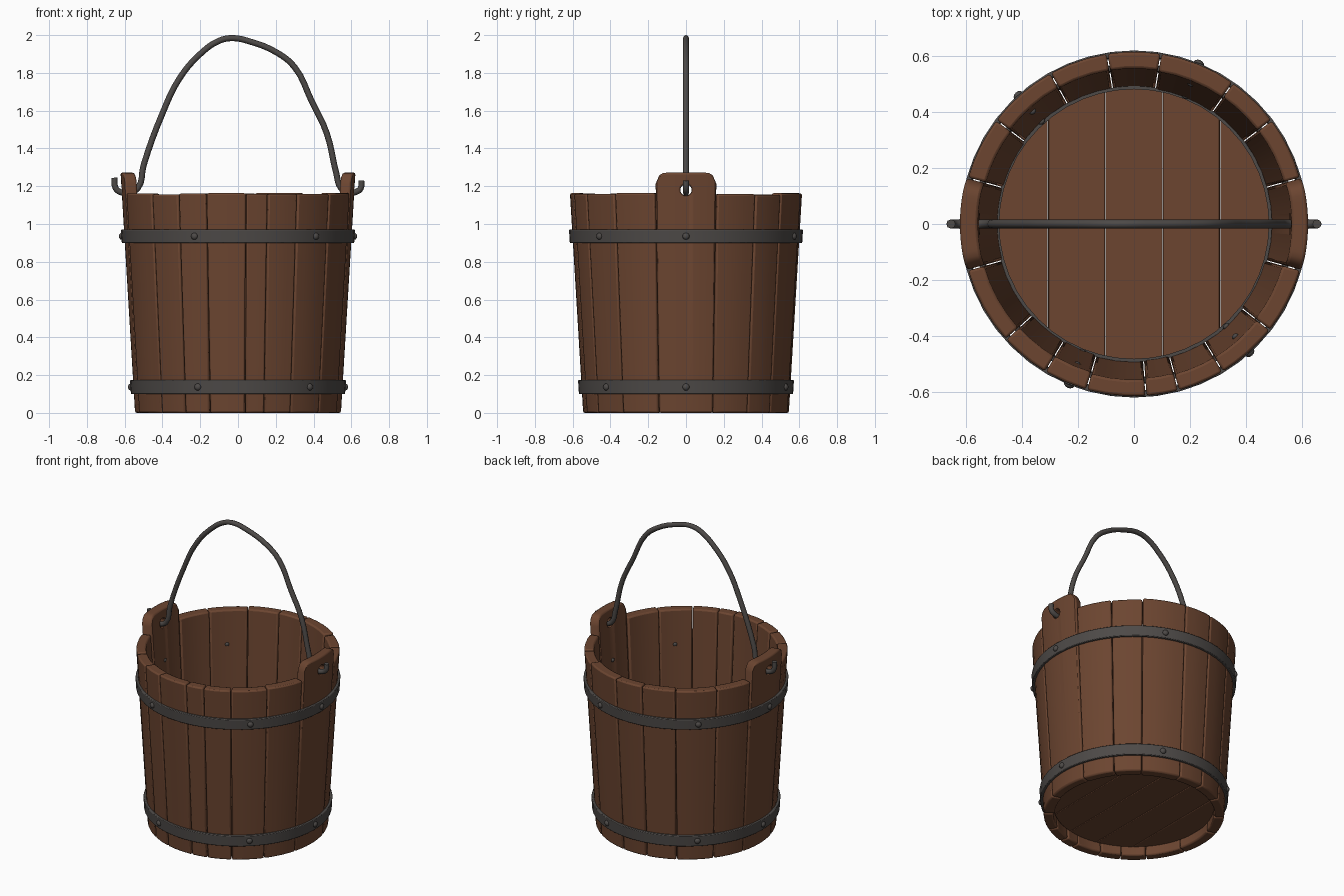
import bpy, bmesh, math, random
from mathutils import Matrix, Vector

random.seed(4)
if "Cube" in bpy.data.objects:
    bpy.data.objects.remove(bpy.data.objects["Cube"])

RIM, EAR_TOP, WALL = 1.16, 1.272, 0.062


def material(name, rgb):
    m = bpy.data.materials.new(name)
    m.use_nodes = True
    m.diffuse_color = (*rgb, 1)
    m.node_tree.nodes["Principled BSDF"].inputs["Base Color"].default_value = (*rgb, 1)
    return m


wood = material("brown wood", (0.15, 0.06, 0.03))
iron = material("dark iron", (0.075, 0.068, 0.064))


def outer(z):
    """Radius of the tapered outside wall."""
    return 0.545 + 0.07 * z / RIM


def activate(ob):
    bpy.ops.object.select_all(action="DESELECT")
    ob.select_set(True)
    bpy.context.view_layer.objects.active = ob


def finish(name, bm, mat, bevel=0, angle=40):
    bmesh.ops.recalc_face_normals(bm, faces=bm.faces)
    me = bpy.data.meshes.new(name)
    bm.to_mesh(me)
    bm.free()
    me.materials.append(mat)
    ob = bpy.data.objects.new(name, me)
    bpy.context.collection.objects.link(ob)
    activate(ob)
    if bevel:
        mod = ob.modifiers.new("Bevel", "BEVEL")
        mod.width, mod.segments = bevel, 2
        mod.limit_method, mod.angle_limit = "ANGLE", math.radians(35)
    bpy.ops.object.shade_smooth_by_angle(angle=math.radians(angle))
    return ob


def loft(bm, rings, closed=False):
    """Skin matching vertex rings, capping the ends if open."""
    rings = [[bm.verts.new(p) for p in r] for r in rings]
    n = len(rings[0])
    pairs = list(zip(rings, rings[1:]))
    if closed:
        pairs.append((rings[-1], rings[0]))
    for a, b in pairs:
        for i in range(n):
            j = (i + 1) % n
            bm.faces.new((a[i], a[j], b[j], b[i]))
    if not closed:
        bm.faces.new(rings[0])
        bm.faces.new(rings[-1])


def polar(r, a, z):
    return Vector((r * math.cos(a), r * math.sin(a), z))


def stave(name, start, end, ear=False):
    a0, a1 = math.radians(start + 0.2), math.radians(end - 0.2)
    n = 16 if ear else max(2, round((end - start) / 6))
    height = RIM + random.uniform(-0.006, 0.004)
    thick = WALL + random.uniform(-0.004, 0.004)
    rings = []
    for i in range(n + 1):
        t = i / n
        a, top = a0 + (a1 - a0) * t, height
        if ear:
            # rounded shoulders
            d = max(0, abs(2 * t - 1) - 0.65) / 0.35
            top = EAR_TOP - 0.06 * (1 - math.sqrt(1 - d * d))
        rings.append([polar(outer(0), a, 0), polar(outer(top), a, top),
                      polar(outer(top) - thick, a, top), polar(outer(0) - thick, a, 0)])
    bm = bmesh.new()
    loft(bm, rings)
    return finish(name, bm, wood, 0 if ear else 0.009)


def pierce(ob, x):
    """Cut the hole for the handle."""
    bpy.ops.mesh.primitive_cylinder_add(vertices=16, radius=0.03, depth=0.3,
                                        location=(x, 0, 1.18), rotation=(0, math.pi / 2, 0))
    cutter = bpy.context.object
    cutter.name = "hole_cutter"
    cutter.hide_render = True
    activate(ob)
    mod = ob.modifiers.new("Hole", "BOOLEAN")
    mod.operation, mod.object, mod.solver = "DIFFERENCE", cutter, "EXACT"
    bpy.ops.object.modifier_apply(modifier=mod.name)
    bpy.data.objects.remove(cutter)
    mod = ob.modifiers.new("Bevel", "BEVEL")
    mod.width, mod.segments = 0.01, 2
    mod.limit_method, mod.angle_limit = "ANGLE", math.radians(50)


# Wall of staves, the two eared ones at the sides
seams = [-15.5, 15.5, 37, 55, 81, 99, 119, 143, 164.5,
         195.5, 222, 239, 254, 274, 285, 301, 322, 344.5]
for k, (s, e) in enumerate(zip(seams, seams[1:])):
    if s == -15.5:
        pierce(stave("left_ear_stave", s, e, True), 0.6)
    elif e == 195.5:
        pierce(stave("right_ear_stave", s, e, True), -0.6)
    else:
        stave(f"stave_{k}", s, e)

# Floor planks, clipped to a circle
R, WIDTH = 0.488, 0.205
for k in range(-2, 3):
    x0 = k * WIDTH - WIDTH / 2 + 0.001
    x1 = x0 + WIDTH - 0.002
    x0, x1 = max(x0, -R + 0.004), min(x1, R - 0.004)
    bm = bmesh.new()
    rings = []
    for i in range(9):
        x = x0 + (x1 - x0) * i / 8
        y = math.sqrt(R * R - x * x)
        rings.append([(x, -y, 0.06), (x, y, 0.06), (x, y, 0.11), (x, -y, 0.11)])
    loft(bm, rings)
    finish(f"floor_plank_{k + 3}", bm, wood, 0.004)


# Hoops
def hoop(name, z0, z1, r_in0, r_in1, thick, bevel):
    bm = bmesh.new()
    loft(bm, [[polar(r_in0, a, z0), polar(r_in0 + thick, a, z0),
               polar(r_in1 + thick, a, z1), polar(r_in1, a, z1)]
              for a in [math.tau * i / 48 for i in range(48)]], closed=True)
    finish(name, bm, iron, bevel)


for name, z0, z1 in (("upper_hoop", 0.9, 0.97), ("lower_hoop", 0.1, 0.173)):
    hoop(name, z0, z1, outer(z0) - 0.004, outer(z1) - 0.004, 0.02, 0.004)
hoop("floor_ring", 0.1, 0.12, 0.481, 0.481, 0.012, 0)

# Rivets: a head outside and a small end inside
bm = bmesh.new()
for z in (0.935, 0.137):
    for deg in (0, 68, 132, 180, 248, 312):
        a = math.radians(deg)
        for r, size in ((outer(z) + 0.016, 0.019), (outer(z) - WALL, 0.013)):
            place = Matrix.Translation(polar(r, a, z)) @ Matrix.Rotation(a, 4, "Z") \
                @ Matrix.Rotation(math.pi / 2, 4, "Y") @ Matrix.Diagonal((1, 1, 0.7, 1))
            bmesh.ops.create_uvsphere(bm, u_segments=10, v_segments=6, radius=size, matrix=place)
finish("rivets", bm, iron, 0, 60)

# Bent rod handle, hooked through the ears
path = [(-.653, 1.245), (-.65, 1.195), (-.625, 1.17), (-.57, 1.168), (-.53, 1.19), (-.5, 1.31),
        (-.4, 1.585), (-.31, 1.77), (-.2, 1.9), (-.1, 1.97), (-.03, 1.984), (.06, 1.967),
        (.21, 1.905), (.3, 1.83), (.39, 1.65), (.47, 1.48), (.52, 1.27), (.545, 1.19),
        (.58, 1.168), (.625, 1.17), (.65, 1.19), (.653, 1.23)]
cu = bpy.data.curves.new("handle", "CURVE")
cu.dimensions = "3D"
cu.bevel_depth, cu.bevel_resolution, cu.resolution_u = 0.016, 2, 4
cu.use_fill_caps = True
sp = cu.splines.new("BEZIER")
sp.bezier_points.add(len(path) - 1)
for p, (x, z) in zip(sp.bezier_points, path):
    p.co = (x, 0, z)
    p.handle_left_type = p.handle_right_type = "AUTO"
cu.materials.append(iron)
handle = bpy.data.objects.new("handle", cu)
bpy.context.collection.objects.link(handle)
activate(handle)
bpy.ops.object.convert(target="MESH")
bpy.ops.object.shade_smooth_by_angle(angle=math.radians(60))
